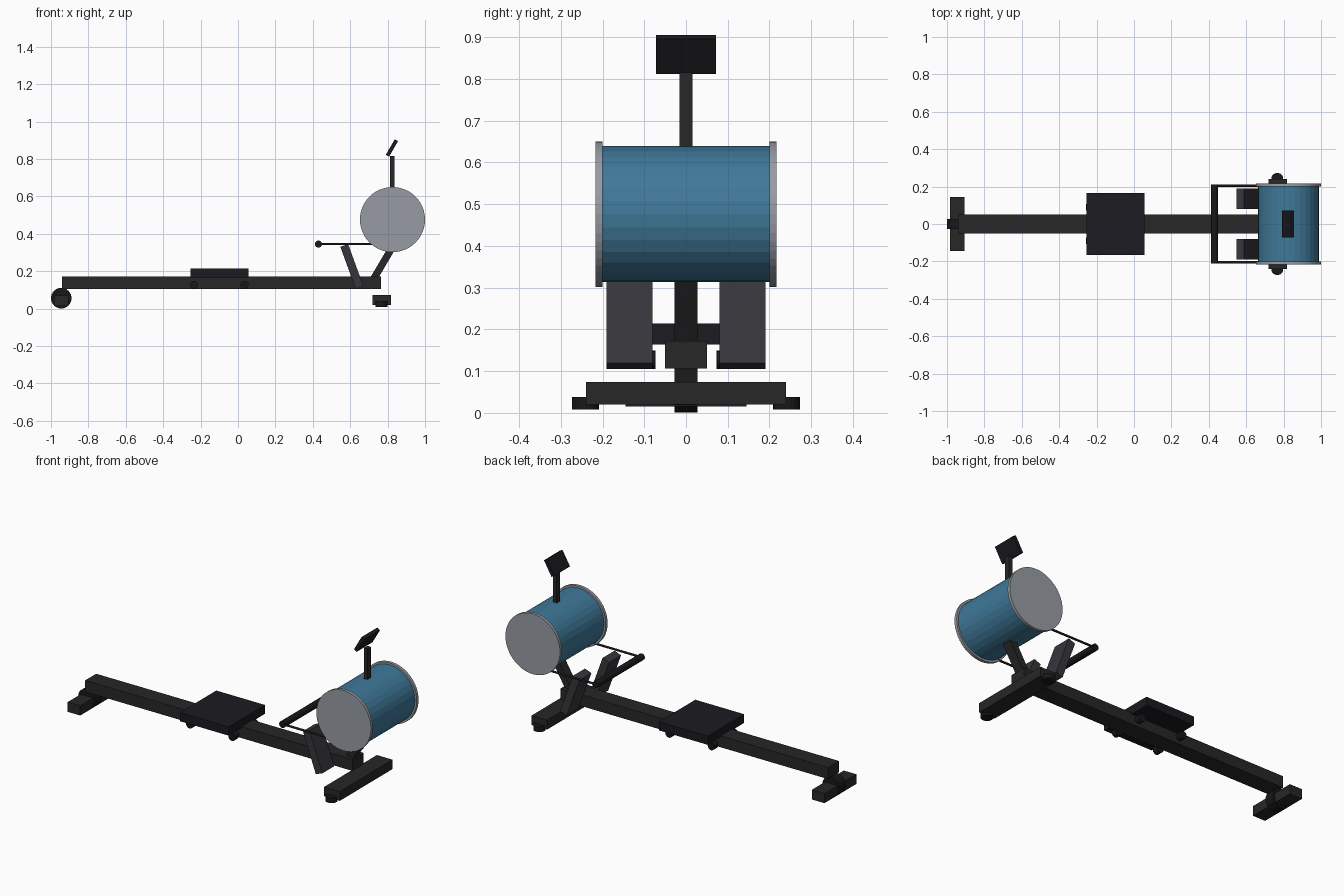
import bpy
from math import radians, atan2, hypot

if "Cube" in bpy.data.objects:
    bpy.data.objects.remove(bpy.data.objects["Cube"])


def mat(name, r, g, b):
    m = bpy.data.materials.new(name)
    m.diffuse_color = (r, g, b, 1)
    m.use_nodes = True
    m.node_tree.nodes["Principled BSDF"].inputs["Base Color"].default_value = m.diffuse_color
    return m


FRAME = mat("frame_black", 0.02, 0.02, 0.021)
RUBBER = mat("rubber_black", 0.009, 0.009, 0.01)
PAD = mat("pad_black", 0.011, 0.011, 0.015)
PLATE = mat("plate_charcoal", 0.037, 0.037, 0.044)
BLUE = mat("drum_blue", 0.05, 0.19, 0.32)
GREY = mat("disc_grey", 0.31, 0.33, 0.37)


def finish(name, m):
    o = bpy.context.object
    o.name = name
    o.data.materials.append(m)
    return o


def box(name, loc, dims, m, tilt=0):
    """Box, optionally tilted about the y axis (degrees)."""
    bpy.ops.mesh.primitive_cube_add(size=1, location=loc, rotation=(0, radians(tilt), 0))
    o = finish(name, m)
    o.scale = dims
    return o


def cyl(name, loc, r, depth, m, axis='Y', n=32):
    rot = {'Y': (radians(90), 0, 0), 'X': (0, radians(90), 0), 'Z': (0, 0, 0)}[axis]
    bpy.ops.mesh.primitive_cylinder_add(vertices=n, radius=r, depth=depth,
                                        location=loc, rotation=rot)
    return finish(name, m)


def beam(name, a, b, width, thick, m):
    """Box section running between two (x, z) points in the centre plane."""
    dx, dz = b[0] - a[0], b[1] - a[1]
    return box(name, ((a[0] + b[0]) / 2, 0, (a[1] + b[1]) / 2),
               (thick, width, hypot(dx, dz)), m, atan2(dx, dz) * 57.29578)


# Main rail
box("rail", (-0.0875, 0, 0.139), (1.705, 0.1, 0.066), FRAME)

# Rear support with transport wheel
box("rear_foot", (-0.945, 0, 0.043), (0.08, 0.29, 0.056), FRAME)
cyl("rear_wheel", (-0.945, 0, 0.056), 0.055, 0.056, RUBBER)

# Front stabilizer bar
box("front_stabilizer", (0.768, 0, 0.047), (0.1, 0.48, 0.054), FRAME)

# Seat
box("seat", (-0.099, 0, 0.189), (0.312, 0.332, 0.05), PAD)

# Flywheel drum
cyl("drum", (0.826, 0, 0.476), 0.163, 0.404, BLUE)

# Strut from rail to drum
beam("drum_strut", (0.715, 0.142), (0.85, 0.37), 0.056, 0.038, FRAME)

# Display mast and console
box("mast", (0.825, 0, 0.71), (0.022, 0.032, 0.21), FRAME)
box("console", (0.823, 0, 0.859), (0.02, 0.144, 0.096), PAD, 30)

# Handlebar
cyl("handlebar", (0.43, 0, 0.345), 0.019, 0.424, RUBBER, n=24)

# Mirrored parts
for side, s in (("left", 1), ("right", -1)):
    cyl("stabilizer_pad_" + side, (0.766, s * 0.241, 0.023), 0.032, 0.03, RUBBER, 'Z', 24)
    cyl("drum_disc_" + side, (0.826, s * 0.2085, 0.476), 0.174, 0.017, GREY, n=48)
    box("footplate_" + side, (0.609, s * 0.135, 0.225), (0.044, 0.11, 0.24), PLATE, -20)
    cyl("handle_rod_" + side, (0.58, s * 0.205, 0.345), 0.006, 0.3, RUBBER, 'X', 12)
    for end, x in (("rear", -0.235), ("front", 0.035)):
        cyl(f"seat_roller_{end}_{side}", (x, s * 0.09, 0.127), 0.022, 0.034, RUBBER, n=20)
